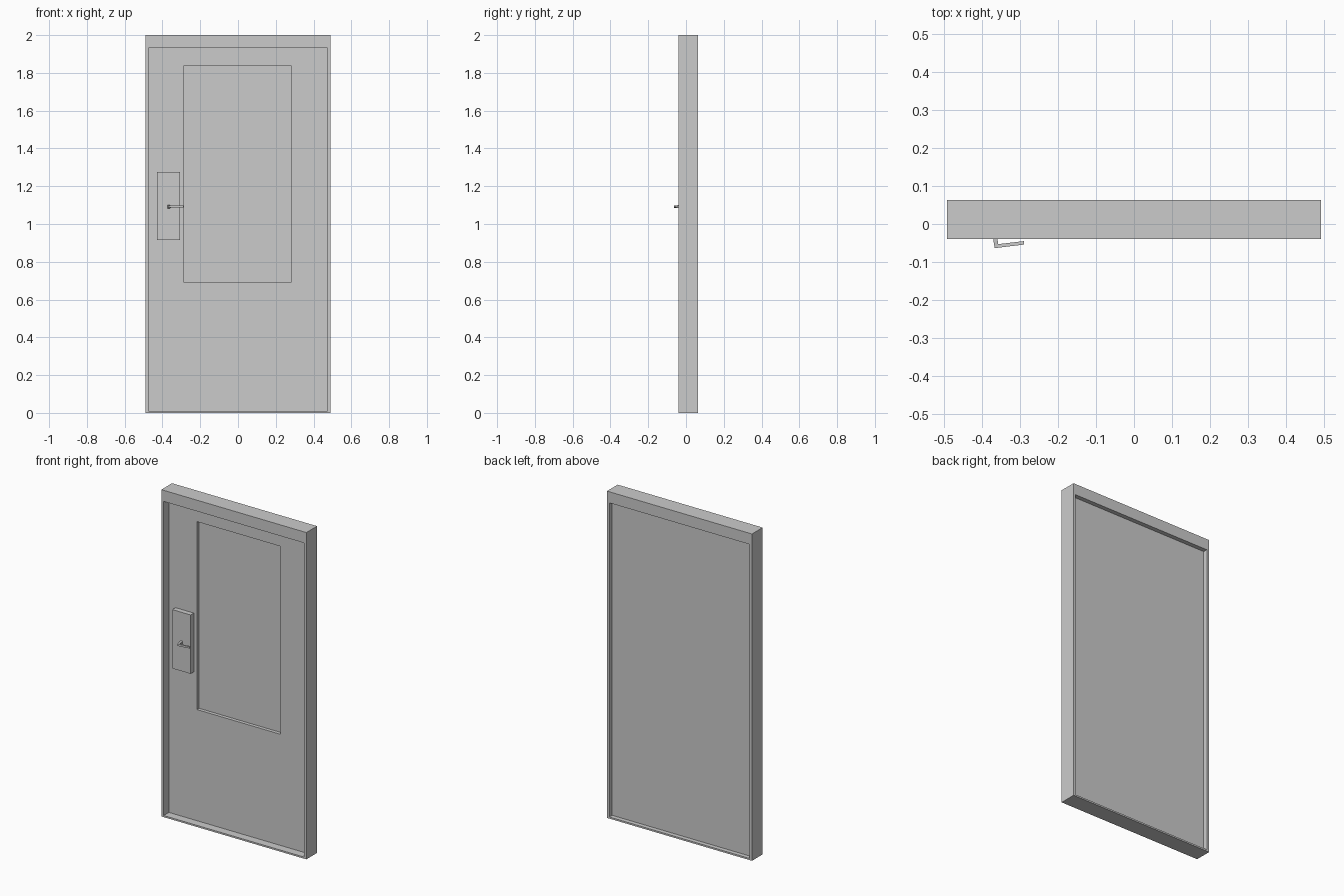
import bpy, bmesh

if "Cube" in bpy.data.objects:
    bpy.data.objects.remove(bpy.data.objects["Cube"])


def make_object(name, bm):
    bmesh.ops.recalc_face_normals(bm, faces=bm.faces)
    mesh = bpy.data.meshes.new(name)
    bm.to_mesh(mesh)
    bm.free()
    obj = bpy.data.objects.new(name, mesh)
    bpy.context.collection.objects.link(obj)
    return obj


def rect_loft(name, rects, closed=False):
    """Bridge rectangles (x0, x1, z0, z1, y); cap the ends unless closed."""
    bm = bmesh.new()
    loops = [[bm.verts.new(p) for p in ((x0, y, z0), (x1, y, z0), (x1, y, z1), (x0, y, z1))]
             for x0, x1, z0, z1, y in rects]
    pairs = list(zip(loops, loops[1:]))
    if closed:
        pairs.append((loops[-1], loops[0]))
    else:
        bm.faces.new(loops[0])
        bm.faces.new(loops[-1])
    for a, b in pairs:
        for i in range(4):
            j = (i + 1) % 4
            bm.faces.new((a[i], a[j], b[j], b[i]))
    return make_object(name, bm)


OUTER = (-0.491, 0.491, 0.0, 2.0)
OPENING = (-0.475, 0.475, 0.01, 1.932)
POCKET = (-0.285, 0.281, 0.69, 1.84)
PLATE = (-0.43, -0.306, 0.915, 1.275)
FRONT, BACK = -0.04, 0.063
DOOR_FRONT, DOOR_BACK, POCKET_Y = 0.01, 0.036, 0.031

# Surrounding frame with threshold
rect_loft("door_frame", [(*OUTER, FRONT), (*OUTER, BACK),
                         (*OPENING, BACK), (*OPENING, FRONT)], closed=True)

# Door leaf with a recessed front panel
rect_loft("door_leaf", [(*OPENING, DOOR_BACK), (*OPENING, DOOR_FRONT),
                        (*POCKET, DOOR_FRONT), (*POCKET, POCKET_Y)])

# Lock plate
rect_loft("lock_plate", [(*PLATE, DOOR_FRONT), (*PLATE, -0.021)])

# Bent lever handle: plan sections (left/front point, right/back point, half height)
sections = [((-0.373, -0.021), (-0.361, -0.021), 0.009),
            ((-0.366, -0.0635), (-0.357, -0.053), 0.006),
            ((-0.289, -0.054), (-0.289, -0.045), 0.005)]
bm = bmesh.new()
rings = []
for (ax, ay), (bx, by), h in sections:
    z = 1.092
    rings.append([bm.verts.new(p) for p in ((ax, ay, z - h), (bx, by, z - h),
                                            (bx, by, z + h), (ax, ay, z + h))])
bm.faces.new(rings[0])
bm.faces.new(rings[-1])
for a, b in zip(rings, rings[1:]):
    for i in range(4):
        j = (i + 1) % 4
        bm.faces.new((a[i], a[j], b[j], b[i]))
make_object("lever_handle", bm)
